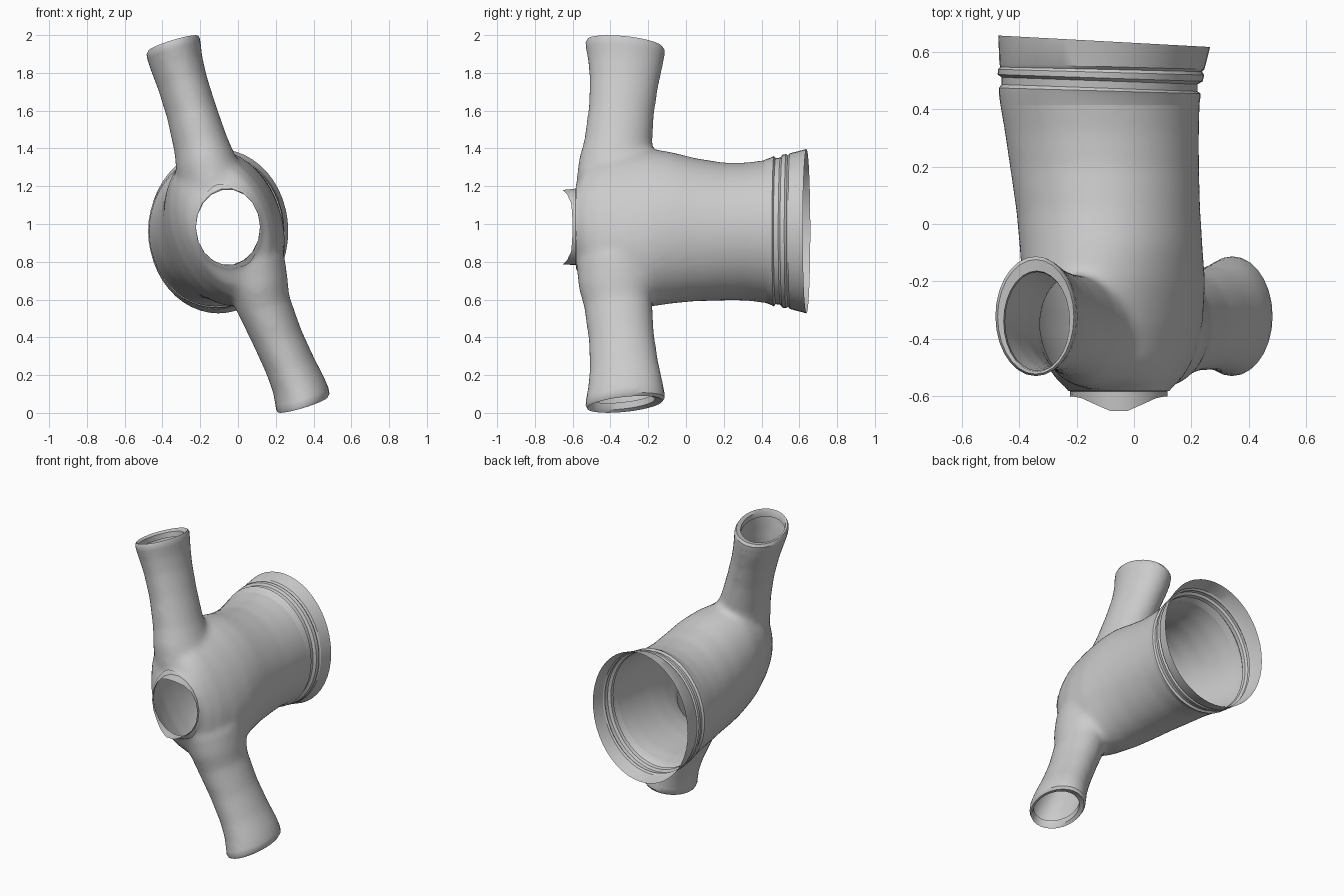
import bpy, bmesh, math
from math import sin, cos, pi
from mathutils import Vector

N = 48


def new_object(name, bm):
    me = bpy.data.meshes.new(name)
    bm.to_mesh(me)
    bm.free()
    ob = bpy.data.objects.new(name, me)
    bpy.context.collection.objects.link(ob)
    return ob


def loft(bm, rings, capped=False):
    """Skin a list of point rings."""
    vs = [[bm.verts.new(p) for p in r] for r in rings]
    for a, b in zip(vs, vs[1:]):
        for i in range(len(a)):
            j = (i + 1) % len(a)
            bm.faces.new((a[i], a[j], b[j], b[i]))
    if capped:
        bm.faces.new(vs[0][::-1])
        bm.faces.new(vs[-1])


def body_ring(y, cx, cz, rx, rz, tilt=0.0, skew=lambda a: 0.0, n=N):
    """Oval across the y axis, leaning towards the arms by tilt degrees."""
    t = math.radians(tilt)
    out = []
    for i in range(n):
        a = 2 * pi * i / n
        u, v = rx * cos(a), rz * sin(a)
        out.append((cx + u * cos(t) - v * sin(t), y + skew(a),
                    cz + u * sin(t) + v * cos(t)))
    return out


def arm_ring(side, z, cx, cy, rx, ry, slope=0.0, n=N):
    """Oval across an arm; side = -1 turns it half round about y."""
    out = []
    # the lower arm leaves the body a little further to the left
    if side < 0:
        cx += 0.065 * max(0.0, min(1.0, (1.88 - z) / 0.45))
    for i in range(n):
        a = 2 * pi * i / n
        dx, dy = rx * cos(a), ry * sin(a)
        p = Vector((cx + dx, cy + dy, z - 1 + slope * (dx - dy / 3)))
        out.append((p.x * side, p.y, 1 + p.z * side))
    return out


def finish(ob, angle=40):
    bpy.ops.object.select_all(action='DESELECT')
    ob.select_set(True)
    bpy.context.view_layer.objects.active = ob
    bpy.ops.object.shade_smooth_by_angle(angle=math.radians(angle))


# Main body and arms as overlapping solids
bm = bmesh.new()
loft(bm, [body_ring(*s) for s in [
    (-0.62, -0.053, 0.985, 0.165, 0.195, 0),
    (-0.585, -0.053, 0.985, 0.17, 0.21, 6),
    (-0.565, -0.053, 0.985, 0.19, 0.26, 12),
    (-0.54, -0.053, 0.985, 0.21, 0.32, 17),
    (-0.47, -0.055, 0.985, 0.243, 0.39, 20),
    (-0.35, -0.063, 0.98, 0.280, 0.43, 21),
    (-0.20, -0.071, 0.98, 0.306, 0.43, 18),
    (-0.08, -0.08, 0.98, 0.315, 0.405, 12),
    (0.05, -0.09, 0.97, 0.32, 0.38, 8),
    (0.20, -0.103, 0.96, 0.33, 0.365, 4),
    (0.32, -0.112, 0.96, 0.339, 0.365, 0),
    (0.43, -0.12, 0.96, 0.35, 0.38, 0),
    (0.54, -0.12, 0.96, 0.36, 0.395, 0)]], True)
for side in (1, -1):
    loft(bm, [arm_ring(side, *s) for s in [
        (1.00, -0.06, -0.36, 0.16, 0.20, 0.1),
        (1.20, -0.13, -0.363, 0.18, 0.218, 0.2),
        (1.32, -0.17, -0.363, 0.157, 0.205, 0.25),
        (1.42, -0.197, -0.36, 0.139, 0.180, 0.3),
        (1.60, -0.248, -0.342, 0.128, 0.173, 0.3),
        (1.75, -0.295, -0.328, 0.128, 0.182, 0.3),
        (1.85, -0.325, -0.322, 0.135, 0.198, 0.3),
        (1.91, -0.338, -0.322, 0.142, 0.208, 0.3),
        (1.99, -0.35, -0.322, 0.142, 0.208, 0.3)]], True)
shell = new_object("body_shell", bm)

# Melt the solids together
bpy.context.view_layer.objects.active = shell
m = shell.modifiers.new("blend", 'REMESH')
m.mode = 'VOXEL'
m.voxel_size = 0.018
s = shell.modifiers.new("soften", 'SMOOTH')
s.factor = 0.5
s.iterations = 11
for name in ("blend", "soften"):
    bpy.ops.object.modifier_apply(modifier=name)

# Slice the ends off so that every pipe is open
bm = bmesh.new()
bm.from_mesh(shell.data)
cuts = [((0, -0.583, 0), (0, -1, 0)), ((0, 0.43, 0), (0, 1, 0)),
        ((-0.335, -0.322, 1.90), (-0.3, 0.1, 1)),
        ((0.335, -0.322, 0.10), (0.3, 0.1, -1))]
for co, no in cuts:
    bmesh.ops.bisect_plane(bm, geom=bm.verts[:] + bm.edges[:] + bm.faces[:],
                           dist=1e-5, plane_co=co, plane_no=no, clear_outer=True)
bm.to_mesh(shell.data)
bm.free()
finish(shell)

# Ribbed rear flange with a slightly slanted rim
bm = bmesh.new()
loft(bm, [body_ring(y, cx, 0.962, rx, rz, 0,
                    lambda a, k=k: -k * cos(a)) for y, cx, rx, rz, k in [
    (0.415, -0.119, 0.347, 0.377, 0.0),
    (0.45, -0.12, 0.352, 0.390, 0.006),
    (0.465, -0.12, 0.352, 0.398, 0.010),
    (0.475, -0.12, 0.342, 0.386, 0.012),
    (0.50, -0.12, 0.342, 0.390, 0.012),
    (0.51, -0.118, 0.358, 0.405, 0.012),
    (0.53, -0.115, 0.360, 0.408, 0.010),
    (0.54, -0.115, 0.352, 0.400, 0.008),
    (0.55, -0.112, 0.358, 0.412, 0.010),
    (0.638, -0.104, 0.370, 0.435, 0.020)]])
finish(new_object("rear_flange", bm), 30)

# Uneven collar round the front hole
bm = bmesh.new()
flap = lambda a: -0.055 * abs(sin(a)) ** 5
loft(bm, [body_ring(-0.568, -0.053, 0.985, 0.186, 0.235, 8, n=18),
          body_ring(-0.585, -0.053, 0.985, 0.170, 0.204, 3, n=18),
          body_ring(-0.602, -0.053, 0.983, 0.170, 0.200, 0, flap, 18)])
finish(new_object("front_collar", bm), 25)

# Thick rolled lips on the arm ends
for side, name in ((1, "upper_arm_lip"), (-1, "lower_arm_lip")):
    bm = bmesh.new()
    loft(bm, [arm_ring(side, *s, 0.3, 28) for s in [
        (1.885, -0.332, -0.322, 0.137, 0.202),
        (1.91, -0.338, -0.322, 0.141, 0.207),
        (1.94, -0.343, -0.322, 0.141, 0.209),
        (1.955, -0.343, -0.324, 0.133, 0.200),
        (1.945, -0.340, -0.340, 0.115, 0.176),
        (1.91, -0.337, -0.340, 0.113, 0.172)]])
    bmesh.ops.recalc_face_normals(bm, faces=bm.faces[:])
    finish(new_object(name, bm), 35)
